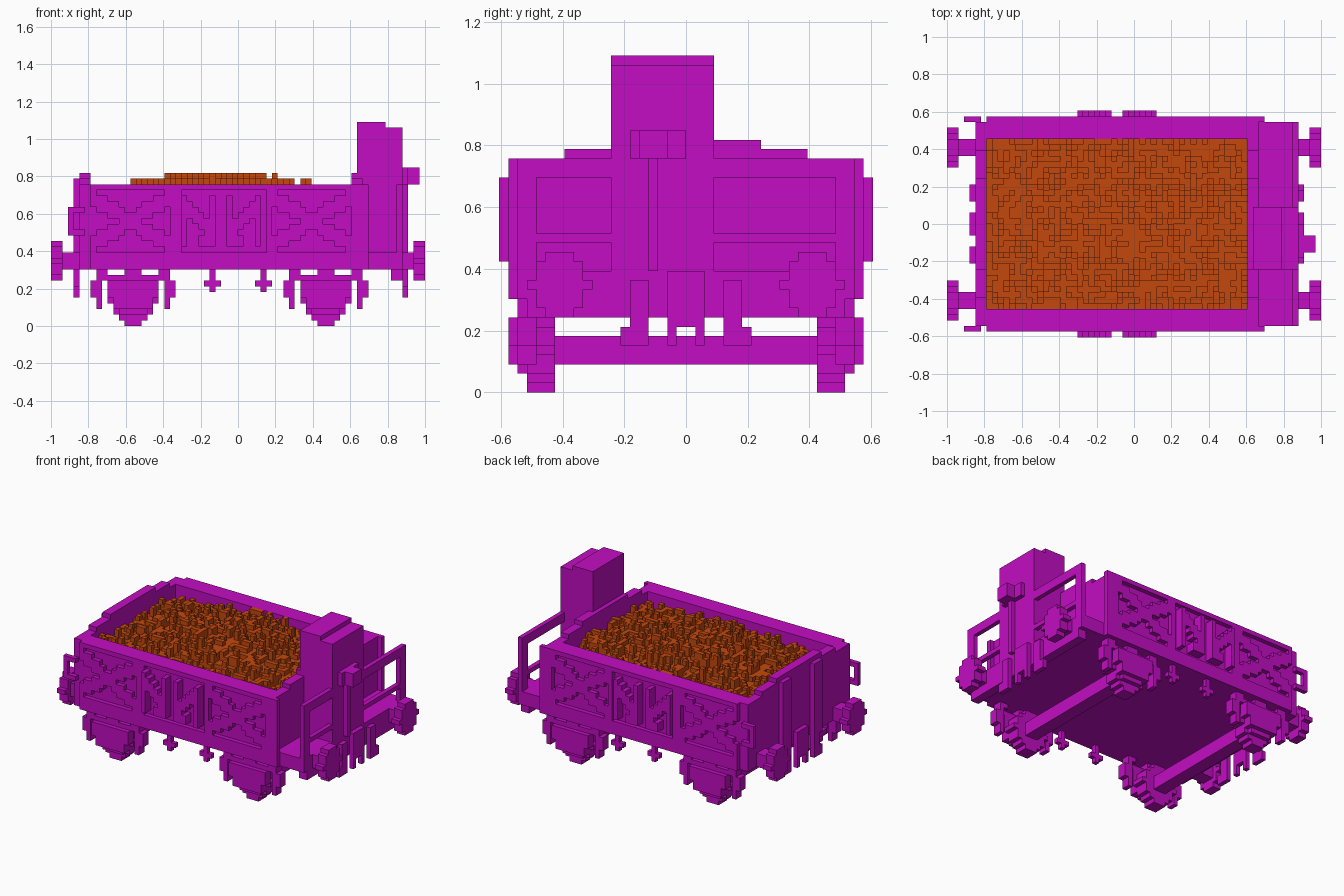
import bpy, bmesh, math, random
from mathutils import Matrix, Vector

cube = bpy.data.objects.get("Cube")
if cube:
    bpy.data.objects.remove(cube)

U = 1 / 33  # one block
random.seed(4)


def material(name, color):
    m = bpy.data.materials.new(name)
    m.use_nodes = True
    m.diffuse_color = color
    m.node_tree.nodes["Principled BSDF"].inputs["Base Color"].default_value = color
    return m


MAGENTA = material("magenta_paint", (0.54, 0.004, 0.54, 1))
RUST = material("rust_ore", (0.55, 0.065, 0.004, 1))


def flip_y(boxes):
    """Boxes plus their copies on the other side of the wagon."""
    return boxes + [(a, b, -d, -c, e, f) for a, b, c, d, e, f in boxes]


def build(name, boxes, mat=MAGENTA):
    """One object from boxes (x0, x1, y0, y1, z0, z1) in blocks."""
    bm = bmesh.new()
    for x0, x1, y0, y1, z0, z1 in boxes:
        centre = Vector((x0 + x1, y0 + y1, z0 + z1)) * U / 2
        size = Vector((x1 - x0, y1 - y0, z1 - z0)) * U
        bmesh.ops.create_cube(bm, size=1, matrix=Matrix.LocRotScale(centre, None, size))
    mesh = bpy.data.meshes.new(name)
    bm.to_mesh(mesh)
    bm.free()
    mesh.materials.append(mat)
    bpy.context.collection.objects.link(bpy.data.objects.new(name, mesh))


def disc_rows(diameter):
    """Rows of a blocky disc: (row, half width)."""
    r = diameter / 2
    rows = []
    for i in range(diameter):
        h = abs(i + 0.5 - r)
        half = math.sqrt(max(0, (r + 0.1) ** 2 - h * h))
        rows.append((i, math.floor(half - 0.5) + 0.5))
    return rows


# Tub: floor, side walls and stepped end walls
build("floor", [(-28, 22, -18, 18, 10, 14)])
build("side_walls", flip_y([(-28, 22, 15, 18, 10, 25)]))
ends = []
for x0, x1 in ((-28, -26), (20, 22)):
    ends += [(x0, x1, -18, 18, 10, 25), (x0, x1, -13, 13, 25, 26), (x0, x1, -8, 8, 26, 27)]
build("end_walls", ends)

# Raised frame on both sides
frame = [(-26, 23, 18, 19, 10, 13), (-26, 23, 18, 19, 24, 25)]
frame += [(x, x + w, 18, 19, 13, 24) for x, w in ((-12, 2), (5, 1), (20, 3))]
build("side_frames", flip_y(frame))

# Stepped cross braces in the outer panels
brace = []
for x0 in (-26, 6):
    for i in range(14):
        z = 13 + round(i * 8 / 13)
        brace += [(x0 + i, x0 + i + 1, 18, 19, z, z + 3),
                  (x0 + 13 - i, x0 + 14 - i, 18, 19, z, z + 3)]
build("cross_braces", flip_y(brace))

# Door bars with slanted ties in the middle
door = []
for edge, step in ((-10, 1), (4, -1)):
    def bar(a, b, z0, z1):
        xs = sorted((edge + step * a, edge + step * b))
        door.append((*xs, 18, 20, z0, z1))
    bar(0, 1, 14, 23)
    bar(5, 6, 14, 23)
    for i in range(4):
        bar(1 + i, 2 + i, 19 - i, 22 - i)
    bar(3, 5, 14, 16)
build("door_bars", flip_y(door))

# Plain end: ribs and corner grab handles
build("end_ribs", flip_y([(-29, -28, 4, 7, 10, 26)]))
build("grab_handles", flip_y([(-30, -29, 18, 19, 16, 21), (-29, -27, 18, 19, 16, 17),
                              (-29, -27, 18, 19, 20, 21)]))

# Brake platform with its rails
build("platform", [(22, 29, -18, 18, 10, 13), (27, 29, -17, 17, 8, 10)])
rail = []
for y0, y1 in ((-18, -8), (3, 18)):
    rail += [(28, 29, y0, y1, 23, 25), (28, 29, y0, y1, 16, 17)]
for y in (-18, 16):
    rail.append((28, 29, y, y + 2, 13, 25))
build("platform_rails", rail)

# Brake cabinet and hand crank
build("brake_cabinet", [(21, 26, -8, 3, 13, 36), (26, 29, -8, 3, 13, 35)])
build("brake_crank", [(29, 30, -4, -3, 13, 25), (29, 30, -6, 0, 25, 28),
                      (30, 32, -5, -2, 25, 28)])

# Buffers
buffers = []
for s in (-1, 1):
    for x0, x1, rows in ((31, 33, disc_rows(7)), (28, 31, [(i + 2, 1.5) for i in range(3)])):
        xs = sorted((s * x0, s * x1))
        for i, half in rows:
            buffers.append((*xs, 13.5 - half, 13.5 + half, 8 + i, 9 + i))
build("buffers", flip_y(buffers))

# Coupling hooks and hose brackets at both ends
coupling = []
for x in (-29, 29):
    coupling += [(x, x + 1, -2, 2, 7, 13)]
    coupling += flip_y([(x, x + 1, 1, 2, 5, 7), (x, x + 1, 4, 6, 5, 12), (x, x + 1, 4, 7, 5, 7)])
build("couplings", coupling)

# Wheelsets, axle boxes, springs and brake hangers
wheels, axles, boxes, hangers = [], [], [], []
for c in (-18.5, 15.5):
    for i, half in disc_rows(9):
        wheels.append((c - half, c + half, 14, 17, i, i + 1))
    axles.append((c - 1.5, c + 1.5, -14, 14, 3, 6))
    for z, half, depth in ((2, 2.5, 18), (3, 3.5, 19), (4, 3.5, 19), (5, 4.5, 19),
                           (6, 4.5, 19), (7, 4.5, 19), (8, 5.5, 18)):
        boxes.append((c - half, c + half, 17, depth, z, z + 1))
    boxes.append((c - 1.5, c + 1.5, 16, 18, 9, 10))
    for s in (-1, 1):
        for a, b, z0, z1 in ((6.5, 7.5, 5, 8), (5.5, 6.5, 3, 9), (4.5, 6.5, 9, 10)):
            xs = sorted((c + s * a, c + s * b))
            hangers.append((*xs, 16, 18, z0, z1))
build("wheels", flip_y(wheels))
build("axles", axles)
build("axle_boxes", flip_y(boxes))
build("brake_hangers", flip_y(hangers))

# Small levers below the doors
build("door_levers", flip_y([b for x in (-5, 4) for b in (
    (x, x + 1, 17, 18, 6, 10), (x - 1, x + 2, 17, 18, 7, 8))]))

# Ore heap: rough columns on a low dome
heap = []
for x in range(-26, 20):
    for y in range(-15, 15):
        dome = math.cos((x + 4) / 24 * 1.3) * math.cos(y / 15 * 1.2)
        top = 20.5 + 4.8 * dome + random.choice((0, 0, 0, 1, 1, 2))
        heap.append((x, x + 1, y, y + 1, 14, min(28, round(top))))
build("ore_heap", heap, RUST)
